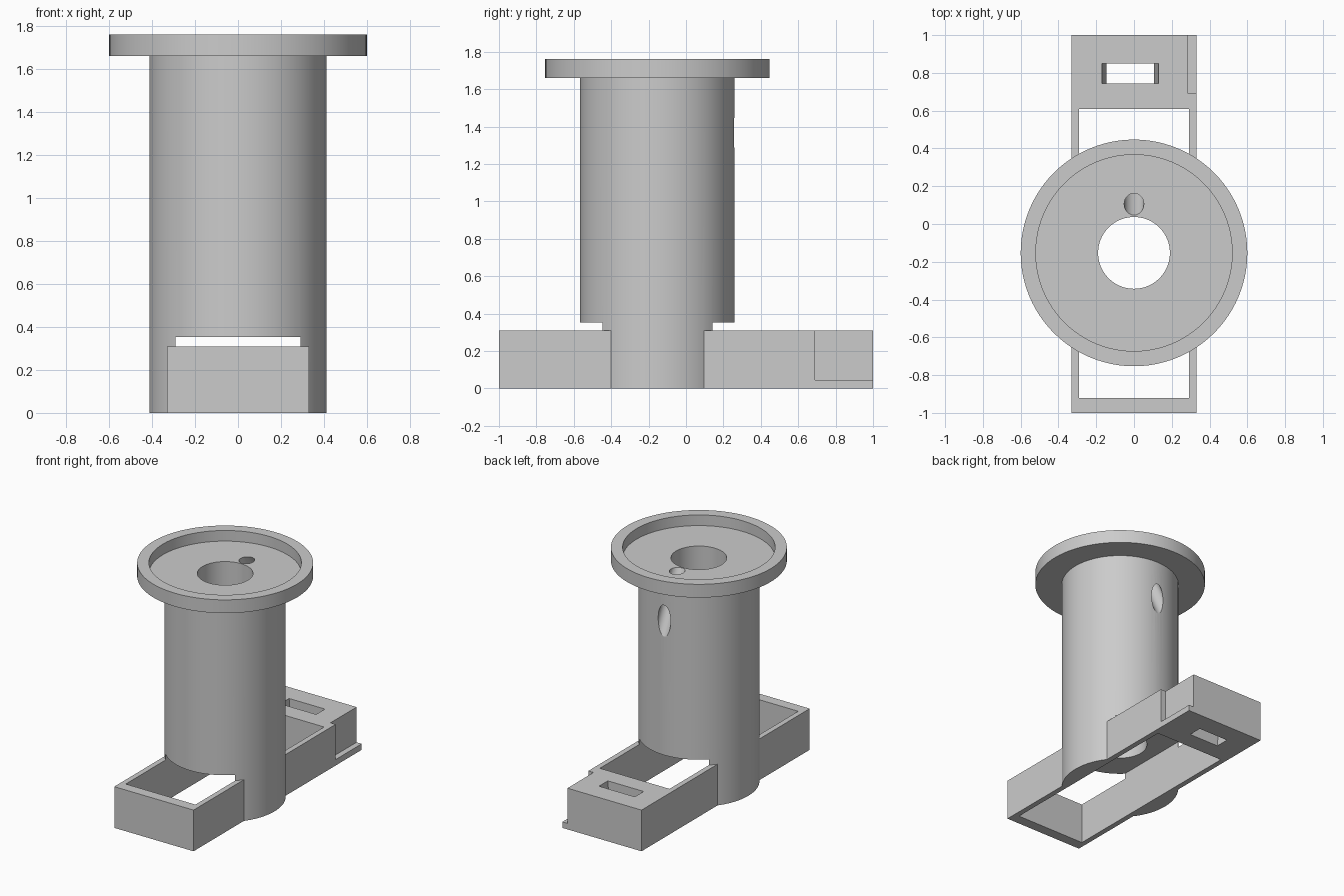
import bpy, bmesh, math
from mathutils import Matrix, Vector

old = bpy.data.objects.get("Cube")
if old:
    bpy.data.objects.remove(old, do_unlink=True)

AXIS_Y = -0.153      # centre line of the column
CEILING = 0.353      # top of the channel under the column

grey = bpy.data.materials.new("plain grey")
grey.use_nodes = True
grey.diffuse_color = (0.6, 0.6, 0.6, 1)
grey.node_tree.nodes["Principled BSDF"].inputs["Base Color"].default_value = (0.6, 0.6, 0.6, 1)


def finish(name, bm):
    bmesh.ops.recalc_face_normals(bm, faces=bm.faces)
    mesh = bpy.data.meshes.new(name)
    bm.to_mesh(mesh)
    bm.free()
    mesh.materials.append(grey)
    obj = bpy.data.objects.new(name, mesh)
    bpy.context.collection.objects.link(obj)
    return obj


def box(name, low, high, taper=0.0):
    """Box between two corners; taper narrows the bottom in x."""
    bm = bmesh.new()
    low, high = Vector(low), Vector(high)
    size, mid = high - low, (low + high) / 2
    bmesh.ops.create_cube(bm, size=1)
    for v in bm.verts:
        width = size.x - (2 * taper if v.co.z < 0 else 0)
        v.co = mid + Vector((v.co.x * width, v.co.y * size.y, v.co.z * size.z))
    return finish(name, bm)


def lathe(name, profile, steps=96):
    """Closed ring-shaped solid turned about the column axis."""
    bm = bmesh.new()
    rings = []
    for i in range(steps):
        a = math.tau * i / steps
        rings.append([bm.verts.new((r * math.cos(a), AXIS_Y + r * math.sin(a), z))
                      for r, z in profile])
    n = len(profile)
    for i in range(steps):
        a, b = rings[i], rings[(i + 1) % steps]
        for j in range(n):
            k = (j + 1) % n
            bm.faces.new((a[j], b[j], b[k], a[k]))
    return finish(name, bm)


def rod(name, start, end, radius):
    bm = bmesh.new()
    start, end = Vector(start), Vector(end)
    along = end - start
    place = Matrix.Translation((start + end) / 2) @ along.to_track_quat("Z", "Y").to_matrix().to_4x4()
    bmesh.ops.create_cone(bm, cap_ends=True, segments=40, radius1=radius, radius2=radius,
                          depth=along.length, matrix=place)
    return finish(name, bm)


def combine(target, tool, operation):
    mod = target.modifiers.new(operation.lower(), "BOOLEAN")
    mod.operation, mod.solver, mod.object = operation, "EXACT", tool
    bpy.context.view_layer.objects.active = target
    bpy.ops.object.modifier_apply(modifier=mod.name)
    bpy.data.objects.remove(tool, do_unlink=True)


# Column with bore, flange and recessed top
body = lathe("column_and_base", [
    (0.19, 0), (0.413, 0), (0.413, 1.66), (0.6, 1.66), (0.6, 1.76),
    (0.52, 1.76), (0.52, 1.68), (0.19, 1.68)])

# Long base block
combine(body, box("base_block", (-0.33, -1, 0), (0.33, 1, 0.31)), "UNION")

# Channel through the base, strap slot, side notch and slanted cable hole
cutters = [
    box("channel", (-0.29, -0.92, -0.1), (0.29, 0.61, CEILING)),
    box("strap_slot", (-0.17, 0.745, -0.01), (0.13, 0.85, 0.32), taper=0.026),
    box("side_notch", (0.287, 0.69, 0.045), (0.4, 1.1, 0.4)),
    rod("cable_hole", (0, 0.105 - 0.08, 1.68 + 0.164), (0, 0.105 + 0.3, 1.68 - 0.615), 0.052),
]
for cutter in cutters:
    combine(body, cutter, "DIFFERENCE")

# Smooth round walls, sharp edges
bpy.ops.object.select_all(action="DESELECT")
body.select_set(True)
bpy.context.view_layer.objects.active = body
bpy.ops.object.shade_smooth_by_angle(angle=math.radians(25))
